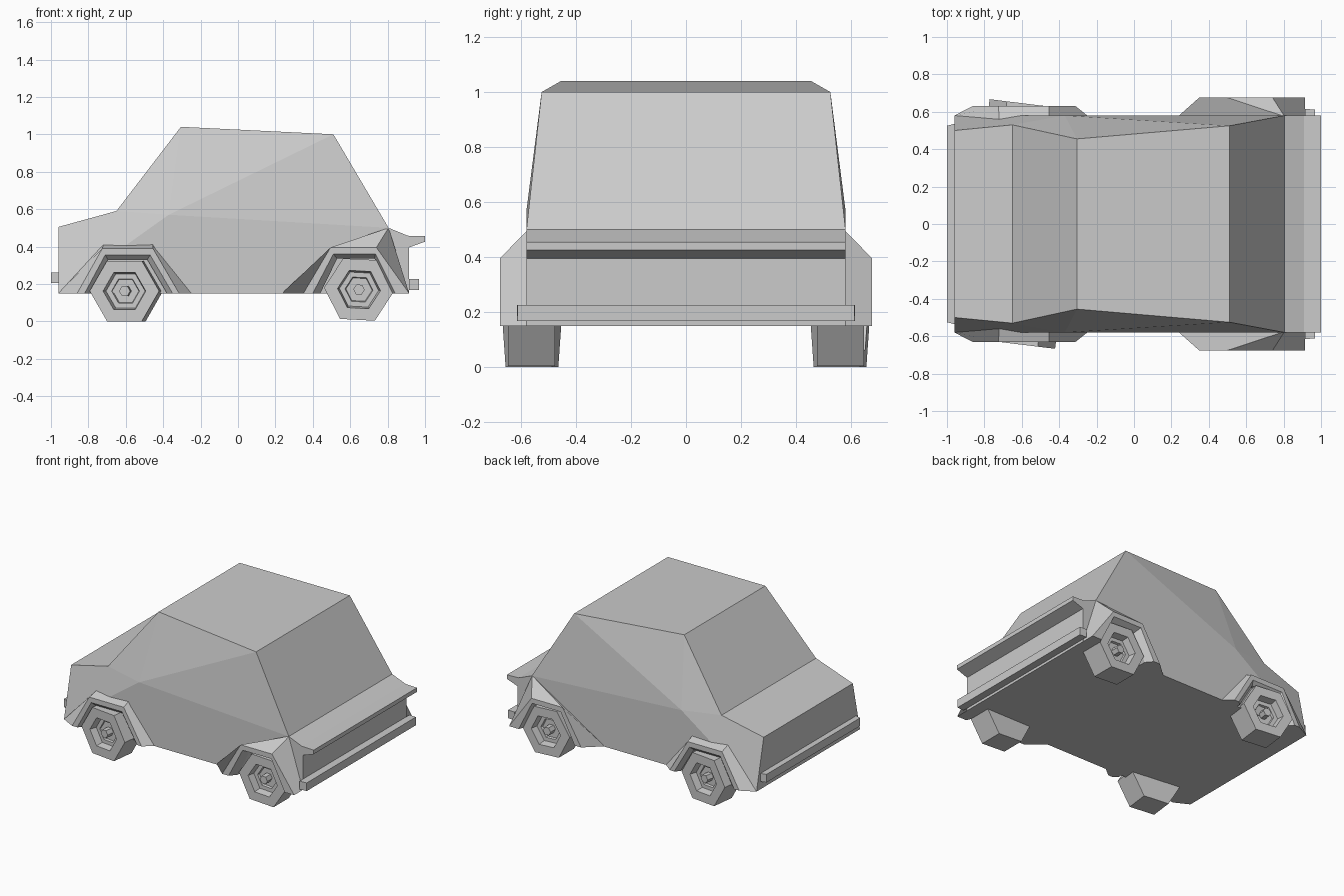
import bpy, bmesh
from math import cos, sin, pi, radians
from mathutils import Matrix

if "Cube" in bpy.data.objects:
    bpy.data.objects.remove(bpy.data.objects["Cube"])


def make(name, verts, faces, mirror=False):
    bm = bmesh.new()
    vs = [bm.verts.new(v) for v in verts]
    for f in faces:
        bm.faces.new([vs[i] for i in f])
    bmesh.ops.recalc_face_normals(bm, faces=bm.faces)
    me = bpy.data.meshes.new(name)
    bm.to_mesh(me)
    bm.free()
    ob = bpy.data.objects.new(name, me)
    bpy.context.collection.objects.link(ob)
    if mirror:
        m = ob.modifiers.new("Mirror", 'MIRROR')
        m.use_axis = (False, True, False)
        m.use_mirror_merge = False
    return ob


def bar(name, profile, widths):
    """Crosswise bar: x/z profile with a half width at each point."""
    n = len(profile)
    verts = [(x, s * w, z) for s in (-1, 1) for (x, z), w in zip(profile, widths)]
    faces = [tuple(range(n)), tuple(range(n, 2 * n))]
    faces += [(i, (i + 1) % n, n + (i + 1) % n, n + i) for i in range(n)]
    return make(name, verts, faces)


def arch(name, rings):
    """Wheel arch lofted through rings of four points (y, x, z)."""
    verts = [(x, -y, z) for r in rings for y, x, z in r]
    n = len(rings)
    faces = [(4*k+i, 4*k+i+1, 4*k+i+5, 4*k+i+4) for k in range(n - 1) for i in range(3)]
    faces += [tuple(4 * k + e for k in range(n)) for e in (0, 3)]
    return make(name, verts, faces, mirror=True)


def ring(y, x0, x1, x2, x3, top):
    return [(y, x0, .15), (y, x1, top), (y, x2, top), (y, x3, .15)]


def wheel(name, x, y, z, turn, spin, side):
    prof = [(.187, -.085), (.187, .085), (.115, .085), (.105, .035), (.075, .035),
            (.07, .02), (.03, .02), (.03, .075)]
    verts = [(r * cos(i * pi / 3), d * side, r * sin(i * pi / 3))
             for r, d in prof for i in range(6)]
    faces = [(6*k+i, 6*k+(i+1) % 6, 6*k+6+(i+1) % 6, 6*k+6+i)
             for k in range(len(prof) - 1) for i in range(6)]
    faces += [tuple(range(6)), tuple(range(len(verts) - 6, len(verts)))]
    ob = make(name, verts, faces)
    ob.matrix_world = (Matrix.Translation((x, y, z)) @ Matrix.Rotation(radians(turn), 4, 'Z')
                       @ Matrix.Rotation(radians(spin), 4, 'Y'))


# Body shell: outline A..I around the car, J is the belt point behind the hood
half = [(-.96, .58, .15), (-.96, .50, .505), (-.65, .53, .59), (-.305, .455, 1.04),
        (.51, .525, 1.0), (.805, .58, .5), (.915, .58, .455), (.915, .58, .15),
        (-.25, .58, .15), (-.37, .58, .57)]
side_faces = [(0, 1, 2), (0, 2, 9), (0, 9, 8), (2, 3, 9), (9, 3, 4), (9, 4, 5), (8, 9, 5, 6, 7)]
verts = half + [(x, -y, z) for x, y, z in half]
faces = side_faces + [tuple(i + 10 for i in f) for f in side_faces]
faces += [(i, (i + 1) % 9, (i + 1) % 9 + 10, i + 10) for i in range(9)]
make("body", verts, faces)

# Front wheel arches
arch("front_arch", [
    [(.58, -.96, .15), (.55, -.72, .412), (.575, -.455, .412), (.58, -.25, .15)],
    ring(.632, -.86, -.725, -.455, -.315, .39),
    ring(.632, -.82, -.71, -.47, -.35, .355),
    ring(.605, -.79, -.695, -.485, -.38, .33),
    ring(.54, -.79, -.695, -.485, -.38, .33)])

# Rear wheel arches
arch("rear_arch", [
    [(.575, .235, .15), (.575, .805, .5), (.575, .805, .5), (.575, .915, .15)],
    ring(.677, .35, .495, .74, .915, .395),
    ring(.677, .40, .51, .735, .84, .36),
    ring(.63, .44, .53, .73, .82, .335),
    ring(.56, .44, .53, .73, .82, .335)])

# Bumpers and tail spoiler
bar("front_bumper", [(-1, .205), (-1, .262), (-.945, .262), (-.945, .205)],
    [.525, .525, .54, .54])
bar("rear_bumper", [(.915, .168), (.915, .226), (.968, .226), (.968, .168)],
    [.615, .615, .612, .612])
bar("tail_spoiler", [(.90, .458), (1.0, .455), (1.0, .426), (.90, .39)], [.58] * 4)

# Wheels, the front pair slightly steered
for side, tag in ((-1, "right"), (1, "left")):
    wheel("front_wheel_" + tag, -.597, side * .56, .162, -7, 0, side)
    wheel("rear_wheel_" + tag, .647, side * .562, .17, 0, 3, side)
